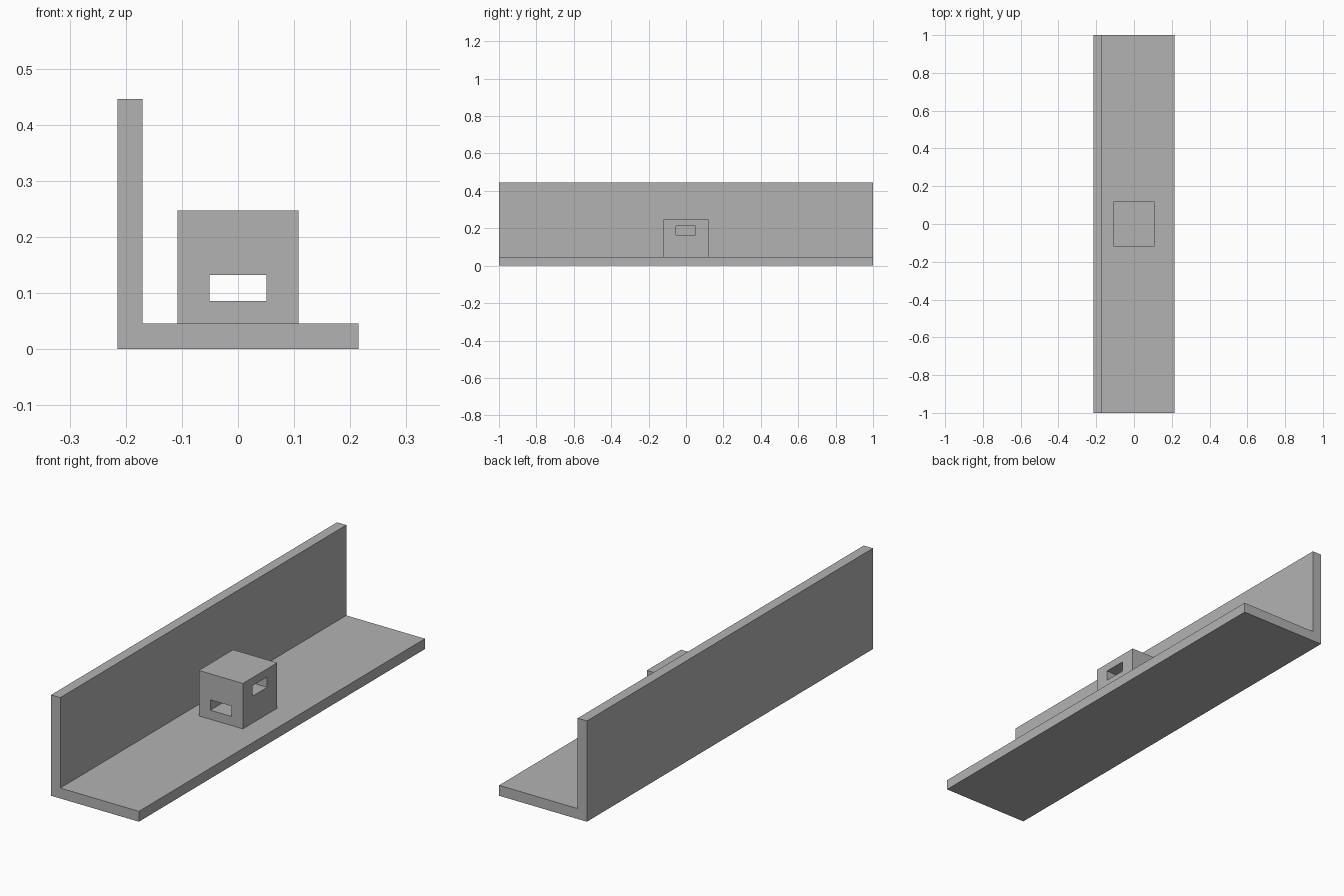
import bpy
import bmesh
from mathutils import Vector

if "Cube" in bpy.data.objects:
    bpy.data.objects.remove(bpy.data.objects["Cube"], do_unlink=True)

# Plain grey for every part
grey = bpy.data.materials.new("plain_grey")
grey.use_nodes = True
colour = (0.45, 0.45, 0.45, 1)
grey.diffuse_color = colour
grey.node_tree.nodes["Principled BSDF"].inputs["Base Color"].default_value = colour


def finish(name, bm):
    bmesh.ops.recalc_face_normals(bm, faces=bm.faces)
    mesh = bpy.data.meshes.new(name)
    bm.to_mesh(mesh)
    bm.free()
    mesh.materials.append(grey)
    obj = bpy.data.objects.new(name, mesh)
    bpy.context.collection.objects.link(obj)
    return obj


def box(name, low, high):
    low, high = Vector(low), Vector(high)
    bm = bmesh.new()
    bmesh.ops.create_cube(bm, size=1)
    bmesh.ops.scale(bm, vec=high - low, verts=bm.verts)
    bmesh.ops.translate(bm, vec=(low + high) / 2, verts=bm.verts)
    return finish(name, bm)


def cut_through(target, low, high):
    cutter = box("slot_cutter", low, high)
    cutter.hide_render = True
    mod = target.modifiers.new("slot", 'BOOLEAN')
    mod.operation = 'DIFFERENCE'
    mod.solver = 'EXACT'
    mod.object = cutter
    bpy.context.view_layer.objects.active = target
    bpy.ops.object.modifier_apply(modifier=mod.name)
    bpy.data.objects.remove(cutter, do_unlink=True)


# Angle rail: L-shaped profile extruded along its length
side, wall, base, top = 0.215, -0.17, 0.046, 0.446
profile = [(-side, 0), (side, 0), (side, base), (wall, base), (wall, top), (-side, top)]
bm = bmesh.new()
face = bm.faces.new([bm.verts.new((x, -1, z)) for x, z in profile])
ext = bmesh.ops.extrude_face_region(bm, geom=[face])
bmesh.ops.translate(bm, vec=(0, 2, 0),
                    verts=[v for v in ext["geom"] if isinstance(v, bmesh.types.BMVert)])
finish("angle_rail", bm)

# Block with two crossing slots at different heights
block = box("slotted_block", (-0.108, -0.12, base), (0.108, 0.12, 0.247))
cut_through(block, (-0.051, -0.3, 0.086), (0.051, 0.3, 0.132))
cut_through(block, (-0.3, -0.053, 0.165), (0.3, 0.05, 0.211))
